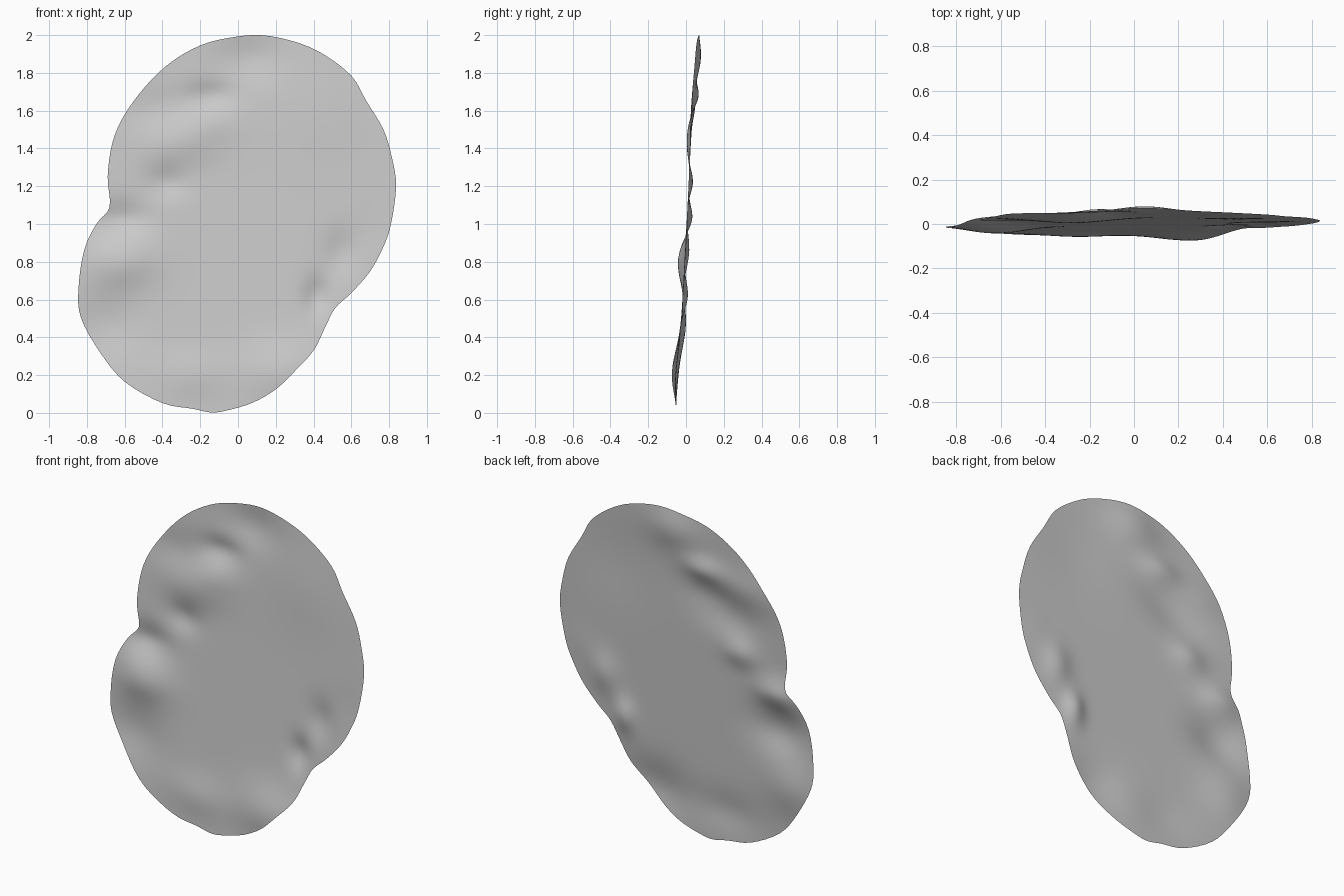
import bpy, bmesh, math
from mathutils import Vector

if "Cube" in bpy.data.objects:
    bpy.data.objects.remove(bpy.data.objects["Cube"])

# Outline of the sheet (x, z), clockwise from the top
OUTLINE = [(.12, 2.0), (.30, 1.965), (.45, 1.9), (.60, 1.785), (.68, 1.65), (.77, 1.5),
           (.815, 1.35), (.837, 1.2), (.81, 1.0), (.77, .88), (.70, .75), (.60, .635),
           (.515, .555), (.46, .45), (.40, .33), (.30, .22), (.20, .125), (.08, .055),
           (-.05, .015), (-.14, .002), (-.24, .022), (-.40, .052), (-.60, .165), (-.73, .32),
           (-.83, .5), (-.845, .65), (-.815, .86), (-.75, 1.0), (-.68, 1.09), (-.69, 1.25),
           (-.665, 1.43), (-.6, 1.58), (-.48, 1.74), (-.35, 1.86), (-.2, 1.945), (-.05, 1.985)]

# Soft dents and swellings: x, z, radius x, radius z, depth in y
BUMPS = [(.05, 1.88, .17, .13, .028), (-.15, 1.68, .13, .07, .026),
         (-.45, 1.62, .18, .10, .012), (-.38, 1.22, .11, .08, .022),
         (-.30, 1.42, .20, .10, -.020), (-.20, 1.52, .18, .08, -.014),
         (-.62, .80, .18, .13, -.035), (-.62, 1.03, .14, .09, .030),
         (-.70, .46, .18, .16, .026), (.25, .22, .22, .16, -.034),
         (-.25, .20, .20, .12, -.016), (.42, .62, .07, .10, .028),
         (.55, .85, .09, .12, .022), (.70, .98, .10, .12, .004),
         (.45, 1.60, .25, .25, -.010)]


def depth(x, z):
    y = .003 + .055 * (z - 1)
    for bx, bz, rx, rz, d in BUMPS:
        y += d * math.exp(-((x - bx) / rx) ** 2 - ((z - bz) / rz) ** 2)
    return y


def smooth_loop(points, steps):
    pts = [Vector(p) for p in points]
    n, out = len(pts), []
    for i in range(n):
        a, b, c, d = (pts[(i + k) % n] for k in (-1, 0, 1, 2))
        for s in range(steps):
            t = s / steps
            out.append(.5 * (2 * b + (c - a) * t + (2 * a - 5 * b + 4 * c - d) * t * t
                             + (3 * b - a - 3 * c + d) * t ** 3))
    return out


# Wavy sheet: concentric rings shrunk from the outline
loop = smooth_loop(OUTLINE, 4)
centre, rings, n = Vector((0, 1)), 40, len(loop)
bm = bmesh.new()
grid = []
for r in range(1, rings + 1):
    ring = [centre.lerp(p, r / rings) for p in loop]
    grid.append([bm.verts.new((p.x, depth(p.x, p.y), p.y)) for p in ring])
mid = bm.verts.new((0, depth(0, 1), 1))
for j in range(n):
    k = (j + 1) % n
    bm.faces.new((mid, grid[0][j], grid[0][k]))
    for a, b in zip(grid, grid[1:]):
        bm.faces.new((a[j], b[j], b[k], a[k]))
# front faces -y
bm.normal_update()
if sum(f.normal.y for f in bm.faces) > 0:
    bmesh.ops.reverse_faces(bm, faces=bm.faces[:])
mesh = bpy.data.meshes.new("wavy_sheet")
bm.to_mesh(mesh)
bm.free()
for f in mesh.polygons:
    f.use_smooth = True
sheet = bpy.data.objects.new("wavy_sheet", mesh)
bpy.context.collection.objects.link(sheet)
